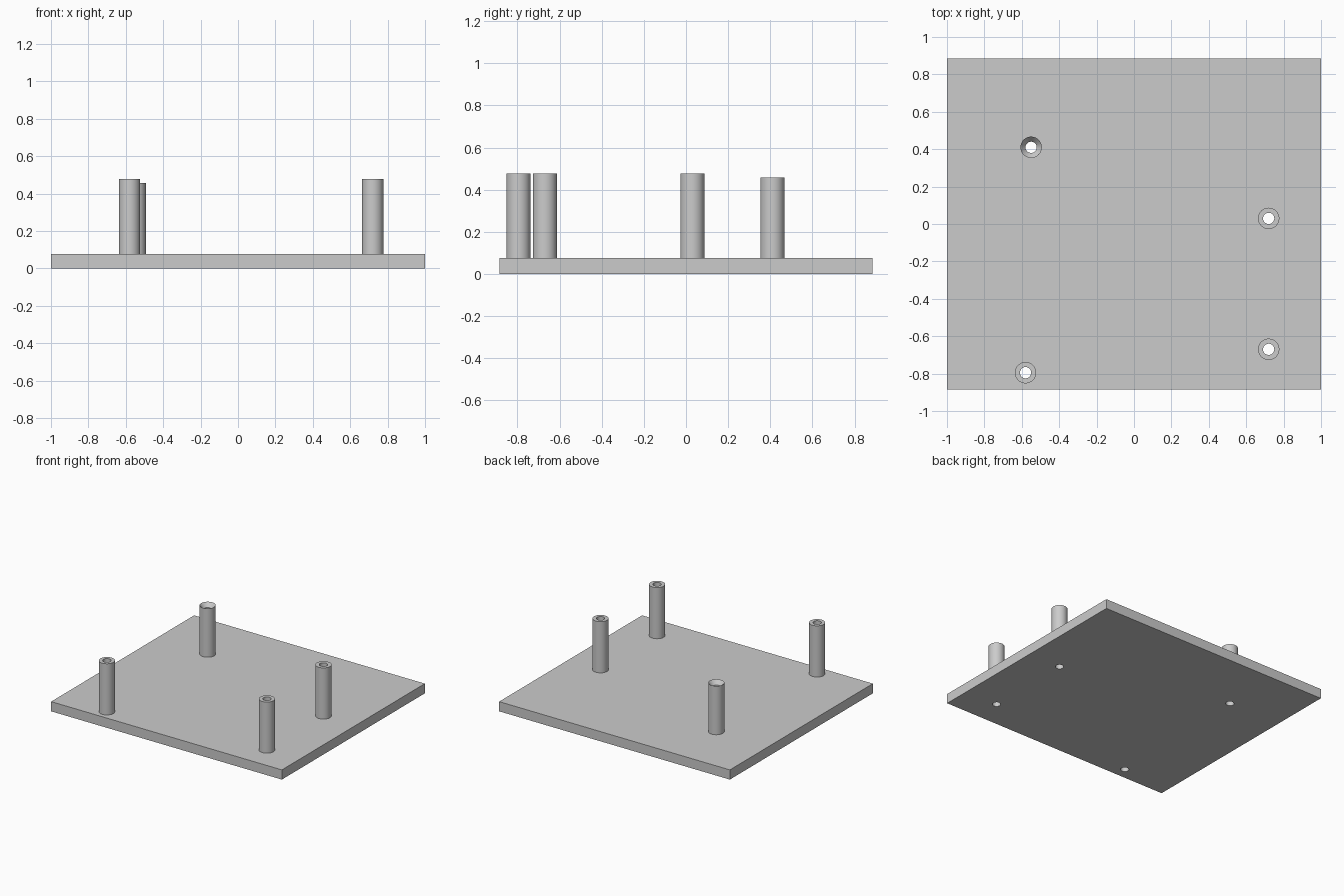
import bpy, bmesh
from math import cos, sin, tau

cube = bpy.data.objects.get("Cube")
if cube:
    bpy.data.objects.remove(cube, do_unlink=True)

grey = bpy.data.materials.new("plain_grey")
grey.use_nodes = True
grey.diffuse_color = (0.6, 0.6, 0.6, 1)
grey.node_tree.nodes["Principled BSDF"].inputs["Base Color"].default_value = grey.diffuse_color

SIDES = 48
PLATE_TOP = 0.076
POST_TOP = 0.477
OUTER, BORE = 0.057, 0.03


def make_object(name, bm):
    bmesh.ops.recalc_face_normals(bm, faces=bm.faces)
    mesh = bpy.data.meshes.new(name)
    bm.to_mesh(mesh)
    bm.free()
    obj = bpy.data.objects.new(name, mesh)
    bpy.context.collection.objects.link(obj)
    mesh.materials.append(grey)
    bpy.ops.object.select_all(action="DESELECT")
    obj.select_set(True)
    bpy.context.view_layer.objects.active = obj
    return obj


def lathe(name, profile, x, y):
    """Revolve a list of (radius, height) points around a vertical axis."""
    bm = bmesh.new()
    rings = [[bm.verts.new((x + r * cos(tau * i / SIDES), y + r * sin(tau * i / SIDES), z))
              for i in range(SIDES)] for r, z in profile]
    for low, high in zip(rings, rings[1:]):
        for i in range(SIDES):
            j = (i + 1) % SIDES
            bm.faces.new((low[i], low[j], high[j], high[i]))
    obj = make_object(name, bm)
    bpy.ops.object.shade_smooth_by_angle()
    return obj


# Posts: hollow tubes, the back right one ending in a countersunk rim
plain = [(OUTER, PLATE_TOP), (OUTER, POST_TOP), (BORE, POST_TOP), (BORE, PLATE_TOP)]
countersunk = [(OUTER, PLATE_TOP), (OUTER, 0.458), (BORE, 0.425), (BORE, PLATE_TOP)]
posts = {
    "front_right_post": (-0.58, -0.795, plain),
    "front_left_post": (0.72, -0.67, plain),
    "back_left_post": (0.72, 0.03, plain),
    "back_right_post": (-0.55, 0.41, countersunk),
}
for name, (x, y, profile) in posts.items():
    lathe(name, profile, x, y)

# Base plate: outline with the bores left open, filled and extruded
bm = bmesh.new()
outlines = [[(-1, -0.885), (1, -0.885), (1, 0.885), (-1, 0.885)]]
for x, y, _ in posts.values():
    outlines.append([(x + BORE * cos(tau * i / SIDES), y + BORE * sin(tau * i / SIDES))
                     for i in range(SIDES)])
for outline in outlines:
    verts = [bm.verts.new((x, y, 0)) for x, y in outline]
    for a, b in zip(verts, verts[1:] + verts[:1]):
        bm.edges.new((a, b))
bmesh.ops.triangle_fill(bm, edges=bm.edges[:], use_beauty=True, normal=(0, 0, 1))
top = bmesh.ops.extrude_face_region(bm, geom=bm.faces[:], use_keep_orig=True)
bmesh.ops.translate(bm, vec=(0, 0, PLATE_TOP),
                    verts=[v for v in top["geom"] if isinstance(v, bmesh.types.BMVert)])
make_object("base_plate", bm)
bpy.ops.object.shade_smooth_by_angle()
